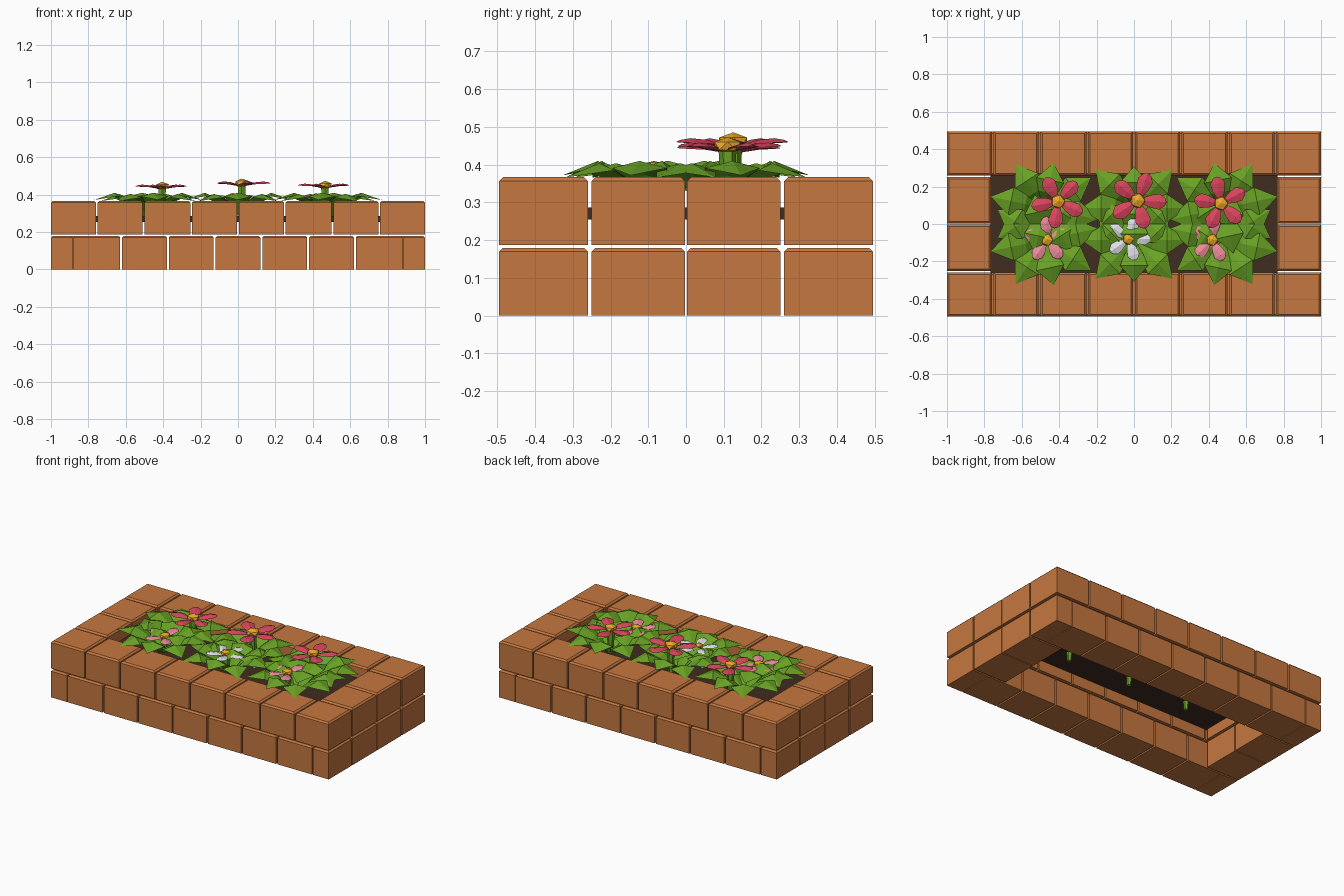
import bpy, bmesh
from math import radians, cos, sin
from mathutils import Matrix, Vector

if "Cube" in bpy.data.objects:
    bpy.data.objects.remove(bpy.data.objects["Cube"])


def mat(name, rgb):
    m = bpy.data.materials.new(name)
    m.diffuse_color = (*rgb, 1)
    m.use_nodes = True
    m.node_tree.nodes["Principled BSDF"].inputs["Base Color"].default_value = m.diffuse_color
    return m


BRICK = mat("brick", (0.56, 0.185, 0.05))
SOIL = mat("soil", (0.051, 0.025, 0.014))
LEAF = mat("leaf", (0.14, 0.36, 0.018))
STEM = mat("stem", (0.14, 0.36, 0.018))
RED = mat("red_petal", (0.70, 0.06, 0.11))
PINK = mat("pink_petal", (0.85, 0.26, 0.33))
WHITE = mat("white_petal", (0.76, 0.76, 0.80))
YELLOW = mat("flower_centre", (0.85, 0.40, 0.021))


def finish(bm, name, material):
    me = bpy.data.meshes.new(name)
    bm.to_mesh(me)
    bm.free()
    me.materials.append(material)
    ob = bpy.data.objects.new(name, me)
    bpy.context.collection.objects.link(ob)
    return ob


def box(bm, x0, x1, y0, y1, z0, z1, chamfer=0.0):
    size = Matrix.Diagonal((x1 - x0, y1 - y0, z1 - z0, 1))
    loc = Matrix.Translation(((x0 + x1) / 2, (y0 + y1) / 2, (z0 + z1) / 2))
    vs = bmesh.ops.create_cube(bm, size=1, matrix=loc @ size)["verts"]
    if chamfer:
        top = [v for v in vs if v.co.z > (z0 + z1) / 2]
        edges = [e for e in {e for v in top for e in v.link_edges}
                 if all(v in top for v in e.verts)]
        bmesh.ops.bevel(bm, geom=edges, offset=chamfer, segments=1, affect='EDGES')


def blade(bm, origin, angle, rows, fold):
    """Pointed strip with a midrib; rows are (radius, half width, height)."""
    d = Vector((cos(angle), sin(angle), 0))
    side = Vector((-d.y, d.x, 0))
    prev = None
    for r, w, z in rows:
        mid = origin + d * r + Vector((0, 0, z))
        low = Vector((0, 0, fold * w))
        row = [bm.verts.new(mid)] * 3 if w == 0 else [
            bm.verts.new(mid - side * w - low), bm.verts.new(mid),
            bm.verts.new(mid + side * w - low)]
        if prev:
            for i in (0, 1):
                f = [prev[i], row[i], row[i + 1], prev[i + 1]]
                bm.faces.new(list(dict.fromkeys(f)))
        prev = row


# Brick courses: staggered long walls, two-brick end walls
def course(name, z0, z1, joints):
    bm = bmesh.new()
    g, t, c = 0.005, 0.235, 0.01
    for s in (-1, 1):
        y0, y1 = sorted((s * 0.495, s * 0.26))
        for a, b in zip(joints, joints[1:]):
            ga = 0 if a in (-1, -0.88) else g
            gb = 0 if b in (1, 0.88) else g
            box(bm, a + ga, b - gb, y0, y1, z0, z1, c)
        x0, x1 = sorted((s, s * (1 - t)))
        box(bm, x0, x1, -0.25, -0.003, z0, z1, c)
        box(bm, x0, x1, 0.003, 0.25, z0, z1, c)
    finish(bm, name, BRICK)


course("lower_bricks", 0, 0.18,
       [-1, -0.88, -0.625, -0.375, -0.125, 0.125, 0.375, 0.625, 0.88, 1])
course("upper_bricks", 0.188, 0.367,
       [-1, -0.755, -0.505, -0.25, 0, 0.25, 0.505, 0.755, 1])

# Soil bed
bm = bmesh.new()
box(bm, -0.768, 0.768, -0.262, 0.262, 0.255, 0.287)
finish(bm, "soil_bed", SOIL)

# Leaf rosettes: two per column, three columns
LEAF_ROWS = [(0.02, 0.015, 0.29), (0.09, 0.05, 0.372), (0.16, 0.075, 0.41),
             (0.26, 0, 0.372)]
for col, (cx, turn) in enumerate([(-0.48, -12), (0, 0), (0.48, 12)]):
    for row, cy in enumerate((-0.085, 0.085)):
        bm = bmesh.new()
        for k in range(8):
            a = radians(45 * k + (turn if row else -turn))
            stretch = 0.86 + 0.24 * abs(cos(a)) + 0.1 * abs(sin(2 * a))
            dz = 0.006 * (k % 2)
            rows = [(r * stretch, w, z - dz) for r, w, z in LEAF_ROWS]
            blade(bm, Vector((cx, cy, 0)), a, rows, 0.25)
        finish(bm, f"leaves_{col}_{row}", LEAF)


# Flowers: stem, five petals, faceted centre
def flower(name, x, y, z, radius, phase, material):
    bm = bmesh.new()
    bmesh.ops.create_cone(bm, cap_ends=True, segments=6, radius1=0.014, radius2=0.024,
                          depth=z - 0.2,
                          matrix=Matrix.Translation((x, y, (z + 0.2) / 2)))
    finish(bm, name + "_stem", STEM)
    bm = bmesh.new()
    shape = [(0.15, 0.09, -0.06), (0.45, 0.22, 0.03), (0.75, 0.27, 0.06),
             (0.94, 0.14, 0.03), (1, 0, 0)]
    for k in range(5):
        rows = [(r * radius, w * radius, h * radius) for r, w, h in shape]
        blade(bm, Vector((x, y, z)), radians(phase + 72 * k), rows, 0.3)
    finish(bm, name + "_petals", material)
    bm = bmesh.new()
    k = radius / 0.15
    bmesh.ops.create_icosphere(bm, subdivisions=1, radius=1,
                               matrix=Matrix.Translation((x, y, z))
                               @ Matrix.Diagonal((0.042 * k, 0.042 * k, 0.024 * k, 1)))
    finish(bm, name + "_centre", YELLOW)


flower("red_flower_left", -0.406, 0.12, 0.445, 0.145, 46, RED)
flower("red_flower_middle", 0.02, 0.125, 0.461, 0.155, -75, RED)
flower("red_flower_right", 0.465, 0.11, 0.45, 0.145, 28, RED)
flower("pink_flower_left", -0.465, -0.085, 0.388, 0.125, 20, PINK)
flower("white_flower", -0.03, -0.08, 0.39, 0.12, 0, WHITE)
flower("pink_flower_right", 0.417, -0.085, 0.388, 0.125, 10, PINK)
